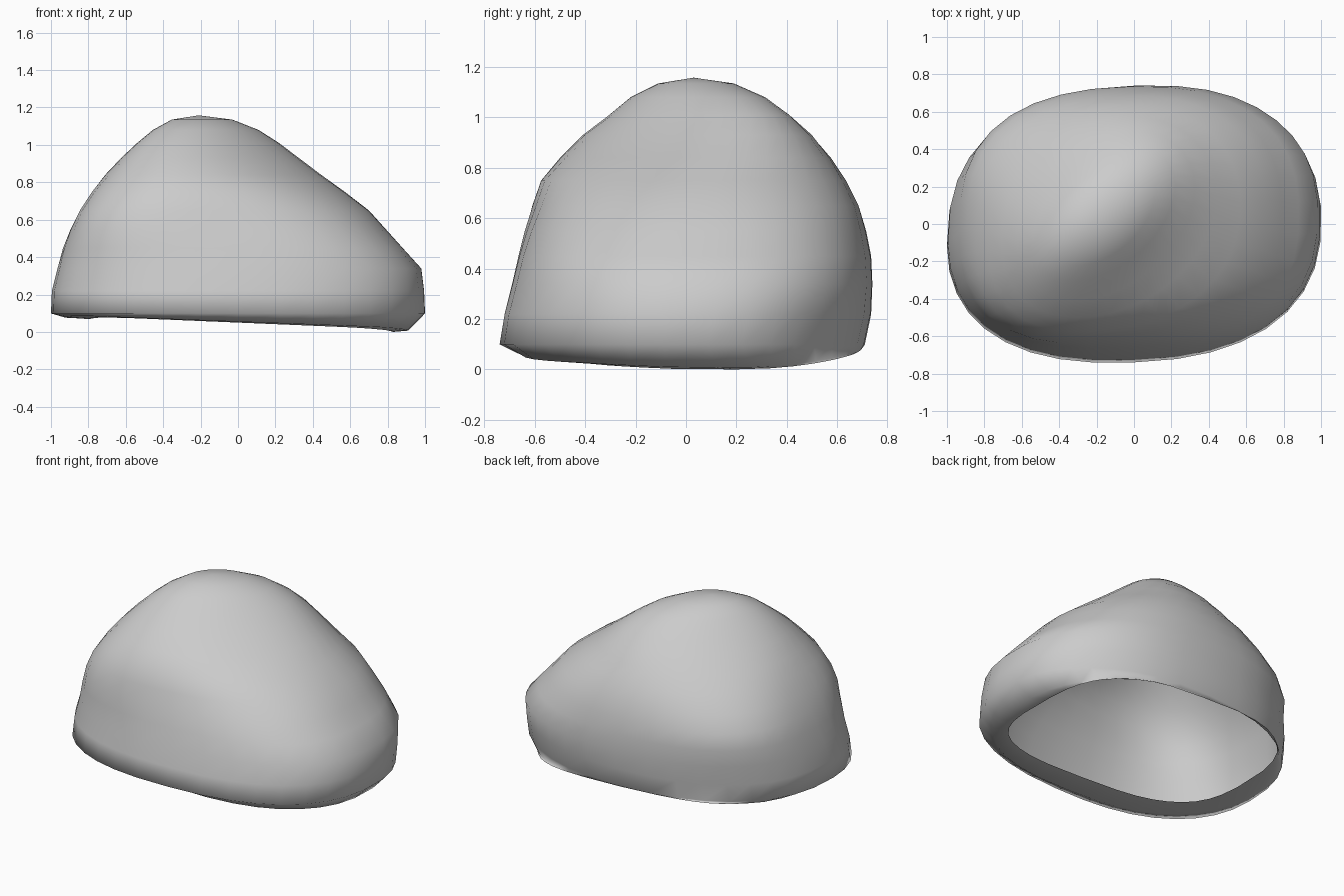
import bpy, bmesh, math

if "Cube" in bpy.data.objects:
    bpy.data.objects.remove(bpy.data.objects["Cube"])

SEGMENTS = 36

# Contour levels of the boulder: z, x min, x max, y min, y max, squareness, diagonal skew
LEVELS = [
    (0.00, -0.80, 0.83, -0.47, 0.69, 3.2, 0.05),   # open rim, curled in under the front
    (0.01, -0.93, 0.91, -0.65, 0.70, 2.5, 0.08),
    (0.10, -1.00, 1.00, -0.74, 0.71, 2.35, 0.10),
    (0.22, -0.995, 0.995, -0.72, 0.735, 2.35, 0.10),
    (0.34, -0.965, 0.98, -0.69, 0.74, 2.35, 0.10),
    (0.45, -0.935, 0.88, -0.665, 0.735, 2.35, 0.08),
    (0.55, -0.895, 0.79, -0.64, 0.715, 2.3, 0.08),
    (0.65, -0.845, 0.70, -0.61, 0.685, 2.2, 0.10),
    (0.75, -0.78, 0.57, -0.575, 0.635, 2.1, 0.12),
    (0.84, -0.71, 0.445, -0.50, 0.575, 2.0, 0.20),
    (0.93, -0.625, 0.325, -0.41, 0.50, 2.0, 0.30),
    (1.01, -0.54, 0.22, -0.305, 0.41, 2.0, 0.42),
    (1.08, -0.455, 0.11, -0.22, 0.315, 2.0, 0.45),
    (1.135, -0.355, -0.03, -0.11, 0.19, 2.0, 0.40),
]
APEX = (-0.21, 0.03, 1.158)

# Corner swellings: direction in degrees, amount, height of the centre, spread
BULGES = [
    (225, 0.12, 0.66, 0.24),
    (140, 0.05, 0.55, 0.20),
    (318, 0.05, 0.45, 0.40),
    (315, -0.05, 0.90, 0.12),
    (42, -0.05, 0.12, 0.25),
]


def spow(v, p):
    return math.copysign(abs(v) ** p, v)


def swelling(t, z):
    """Scale factor that fills or trims the corners of a contour."""
    s = 1.0
    for deg, amount, height, spread in BULGES:
        side = max(0.0, math.cos(t - math.radians(deg))) ** 6
        s += amount * side * math.exp(-((z - height) / spread) ** 2)
    return s


def fit(values, low, high):
    """Stretch a list of coordinates to a given range."""
    a, b = min(values), max(values)
    return [low + (v - a) / (b - a) * (high - low) for v in values]


def uneven_base(x, y, z):
    """Tilt and lift the lower edge so the rim is not flat."""
    fade = max(0.0, 1.0 - z / 0.1)
    lift = 0.2 * max(0.0, y - 0.2) ** 2 + 0.015 * min(1.0, max(0.0, -y / 0.4))
    return z + fade * (0.036 - 0.042 * x + lift)


bm = bmesh.new()
rings = []
for z, x0, x1, y0, y1, n, skew in LEVELS:
    xs, ys = [], []
    for i in range(SEGMENTS):
        t = 2 * math.pi * i / SEGMENTS
        s = swelling(t, z)
        xs.append(s * (x1 - x0) * spow(math.cos(t), 2 / n))
        ys.append(s * (y1 - y0) * spow(math.sin(t + skew), 2 / n))
    xs, ys = fit(xs, x0, x1), fit(ys, y0, y1)
    rings.append([bm.verts.new((x, y, uneven_base(x, y, z))) for x, y in zip(xs, ys)])

# Skin between contours, closed at the top and open underneath
for a, b in zip(rings, rings[1:]):
    for i in range(SEGMENTS):
        j = (i + 1) % SEGMENTS
        bm.faces.new((a[i], a[j], b[j], b[i]))
tip = bm.verts.new(APEX)
for i in range(SEGMENTS):
    bm.faces.new((rings[-1][i], rings[-1][(i + 1) % SEGMENTS], tip))

# Stand the lowest rim point on the ground
low = min(v.co.z for v in bm.verts)
for v in bm.verts:
    v.co.z -= low * max(0.0, 1 - v.co.z / 1.158)

bm.normal_update()
mesh = bpy.data.meshes.new("boulder")
bm.to_mesh(mesh)
bm.free()
mesh.shade_smooth()
boulder = bpy.data.objects.new("boulder", mesh)
bpy.context.collection.objects.link(boulder)
